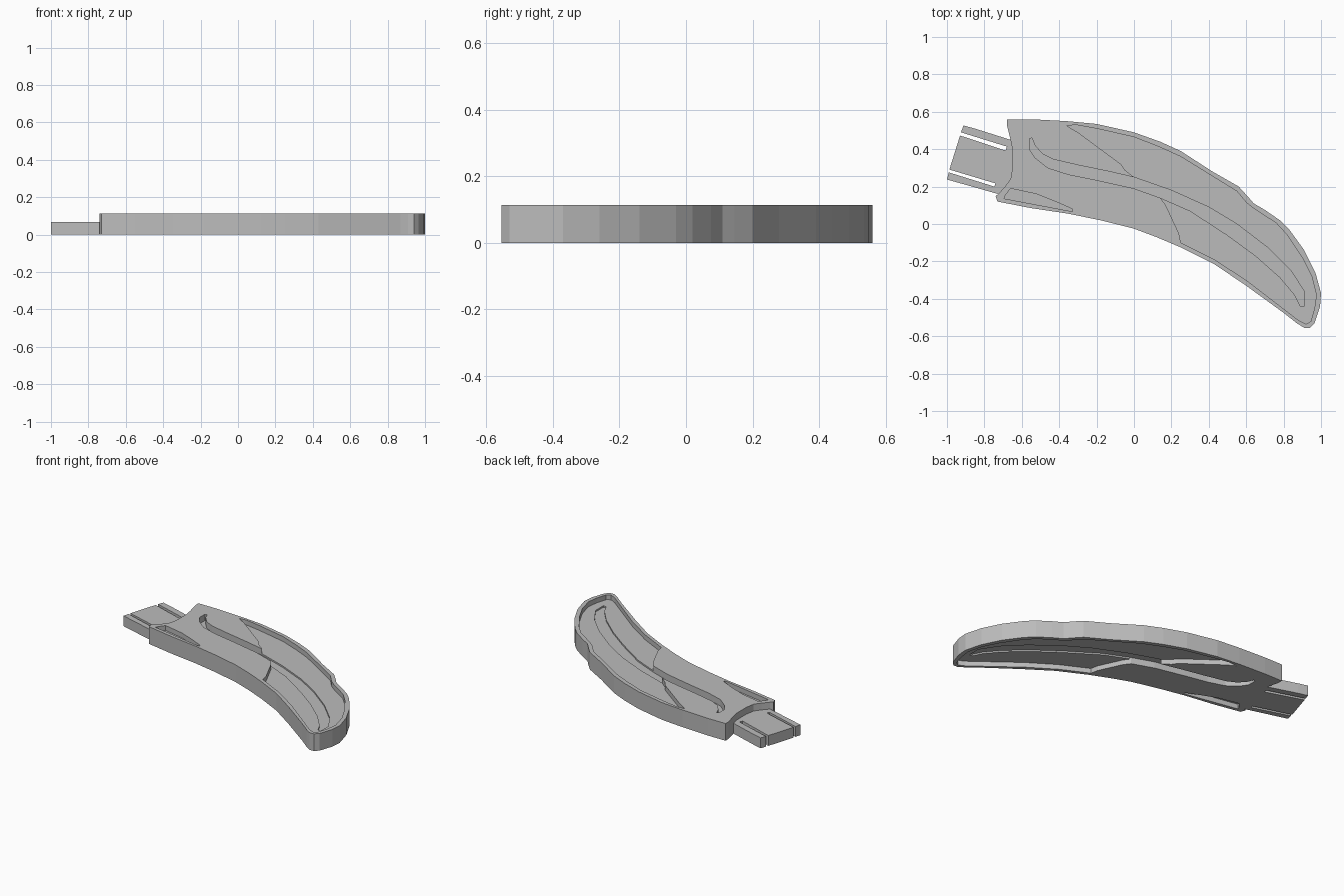
import bpy
import bmesh

if "Cube" in bpy.data.objects:
    bpy.data.objects.remove(bpy.data.objects["Cube"], do_unlink=True)

THICKNESS = .113
TANG_HEIGHT = .068
RECESS_DEPTH = .032
GROOVE_DEPTH = .042

grey = bpy.data.materials.new("plain grey")
grey.use_nodes = True
grey.diffuse_color = (.5, .5, .5, 1)
grey.node_tree.nodes["Principled BSDF"].inputs["Base Color"].default_value = grey.diffuse_color


def prism(name, outline, bottom, top):
    """Extrude a flat outline between two heights."""
    bm = bmesh.new()
    face = bm.faces.new([bm.verts.new((x, y, bottom)) for x, y in outline])
    result = bmesh.ops.extrude_face_region(bm, geom=[face])
    raised = [v for v in result["geom"] if isinstance(v, bmesh.types.BMVert)]
    bmesh.ops.translate(bm, verts=raised, vec=(0, 0, top - bottom))
    bmesh.ops.recalc_face_normals(bm, faces=bm.faces)
    mesh = bpy.data.meshes.new(name)
    bm.to_mesh(mesh)
    bm.free()
    mesh.materials.append(grey)
    obj = bpy.data.objects.new(name, mesh)
    bpy.context.collection.objects.link(obj)
    return obj


def carve(target, outline, bottom, top):
    """Cut a prism-shaped pocket out of the target and drop the cutter."""
    cutter = prism("pocket_cutter", outline, bottom, top)
    cutter.hide_render = True
    cut = target.modifiers.new("pocket", "BOOLEAN")
    cut.operation = "DIFFERENCE"
    cut.solver = "EXACT"
    cut.object = cutter
    bpy.context.view_layer.update()
    evaluated = target.evaluated_get(bpy.context.evaluated_depsgraph_get())
    carved = bpy.data.meshes.new_from_object(evaluated)
    target.modifiers.clear()
    target.data = carved
    bpy.data.objects.remove(cutter, do_unlink=True)


# Outer contour of the blade: back, tip, cutting edge and neck
back = [(-.68, .56), (-.55, .56), (-.36, .55), (-.2, .535), (0, .49),
        (.14, .44), (.25, .39), (.42, .28), (.56, .2), (.61, .145),
        (.64, .11), (.7, .075), (.78, .02), (.83, -.03), (.91, -.14)]
tip = [(.97, -.26), (1, -.37), (.995, -.44), (.965, -.53), (.94, -.555),
       (.91, -.555), (.87, -.53)]
edge = [(.8, -.475), (.6, -.33), (.43, -.215), (.37, -.185), (.25, -.125),
        (.12, -.07), (0, -.025), (-.1, 0), (-.18, .02), (-.35, .055),
        (-.55, .085), (-.73, .12)]
neck = [(-.725, .16), (-.69, .2), (-.66, .24), (-.65, .3), (-.65, .4), (-.66, .45)]
blade = prism("blade", back + tip + edge + [(-.74, .15)] + neck + [(-.68, .53)],
              0, THICKNESS)

# Sunken panel inside the raised rim
panel_back = [(-.36, .525), (-.31, .53), (-.2, .51), (0, .465), (.14, .41),
              (.25, .36), (.42, .255), (.55, .175), (.6, .115), (.64, .083),
              (.76, .005), (.82, -.06), (.9, -.18), (.95, -.28)]
panel_edge = [(.975, -.38), (.965, -.45), (.945, -.52), (.92, -.535),
              (.88, -.515), (.6, -.3), (.43, -.19), (.25, -.1)]
panel_break = [(.24, -.05), (.17, .1), (.14, .14), (0, .25), (-.05, .29),
               (-.07, .32), (-.3, .49)]

# Long curved groove following the blade
groove_upper = [(-.56, .455), (-.545, .46), (-.53, .42), (-.49, .375),
                (-.43, .345), (-.3, .315), (-.13, .28), (0, .25), (.2, .18),
                (.4, .09), (.55, 0), (.72, -.13), (.84, -.25), (.91, -.36)]
groove_lower = [(.91, -.44), (.89, -.44), (.86, -.38), (.78, -.285),
                (.65, -.17), (.5, -.06), (.3, .07), (.14, .14), (0, .19),
                (-.2, .235), (-.35, .265), (-.46, .3), (-.53, .355), (-.56, .4)]

# Small wedge pocket near the neck
wedge = [(-.66, .19), (-.69, .15), (-.695, .136), (-.33, .067), (-.33, .08),
         (-.42, .12), (-.52, .16)]

# The pockets repeat on the top and the underside
pockets = [(panel_back + panel_edge + panel_break, RECESS_DEPTH),
           (groove_upper + groove_lower, GROOVE_DEPTH),
           (wedge, RECESS_DEPTH)]
for outline, depth in pockets:
    carve(blade, outline, THICKNESS - depth, THICKNESS + depth)
    carve(blade, outline, -depth, depth)
blade.data.name = "blade"

# Thinner tang with two open slots, meeting the blade at the neck
upper_arm = [(-.85, .51), (-.912, .527), (-.925, .49), (-.68, .414)]
middle_arm = [(-.687, .393), (-.93, .473), (-.987, .291), (-.74, .217)]
lower_arm = [(-.747, .2), (-.99, .276), (-1, .238)]
prism("tang", neck + upper_arm + middle_arm + lower_arm, 0, TANG_HEIGHT)
